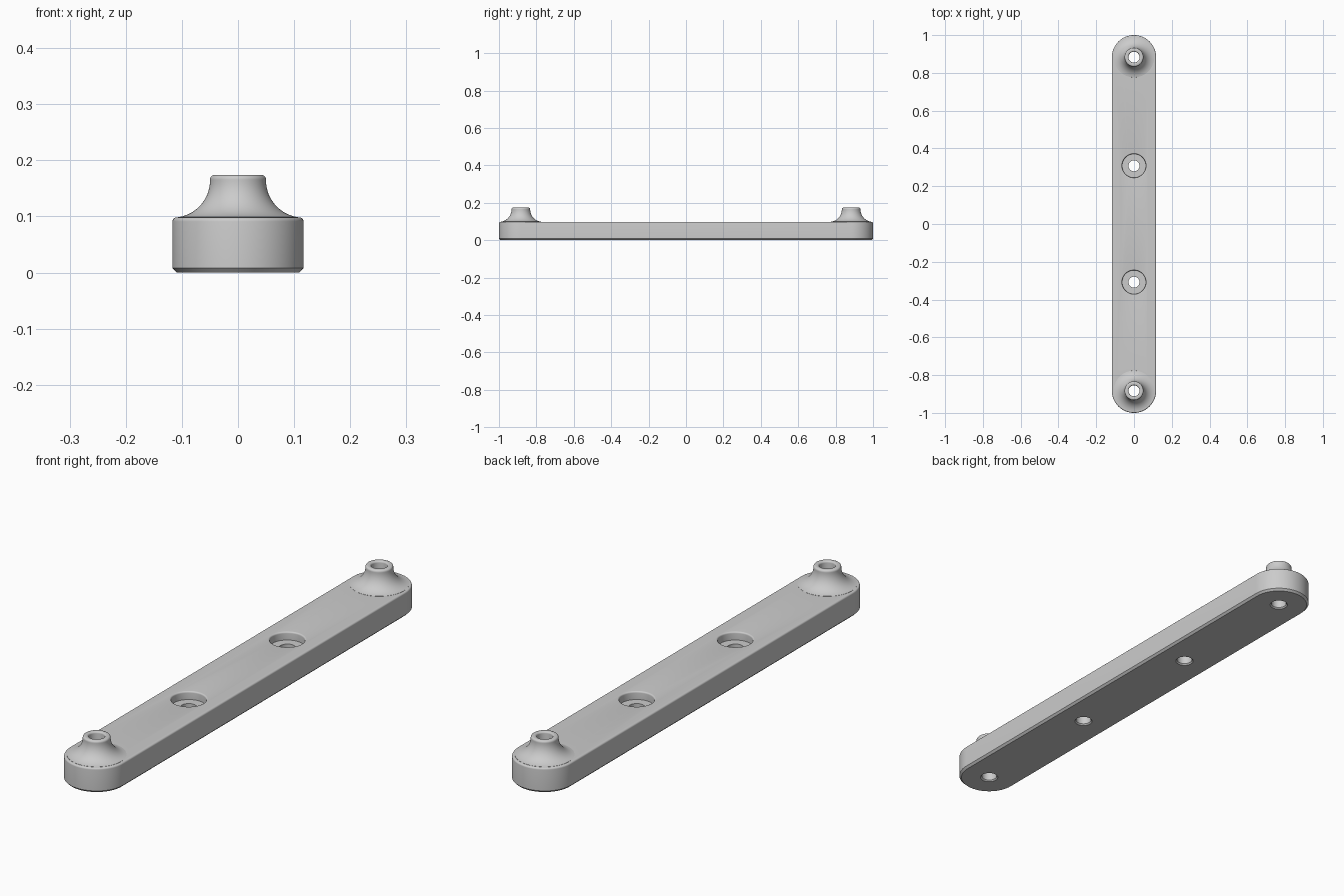
import bpy, bmesh, math

cube = bpy.data.objects.get("Cube")
if cube:
    bpy.data.objects.remove(cube, do_unlink=True)

R = 0.117          # bar half width
TOP = 0.098        # bar top height
BOSS_Y = 1 - R     # boss position along the bar
SCREW_Y = 0.308    # counterbore position along the bar
HOLE = 0.029
BOSS_TOP = 0.174

grey = bpy.data.materials.new("light grey")
grey.use_nodes = True
grey.diffuse_color = (0.6, 0.6, 0.6, 1)
grey.node_tree.nodes["Principled BSDF"].inputs["Base Color"].default_value = (0.6, 0.6, 0.6, 1)


def arc(cx, cz, r, a0, a1, n):
    """Profile points along an arc, angles in degrees."""
    angles = [math.radians(a0 + (a1 - a0) * i / n) for i in range(n + 1)]
    return [(cx + r * math.cos(a), cz + r * math.sin(a)) for a in angles]


def stack(name, profile, y=0, half_length=0, n=64):
    """Solid of stacked rings; half_length stretches the circle to a slot shape."""
    bm = bmesh.new()
    rings = []
    for r, z in profile:
        ring = []
        for end in (1, -1) if half_length else (1,):
            count = n // 2 + 1 if half_length else n
            for i in range(count):
                a = 2 * math.pi * i / n + (0 if end > 0 else math.pi)
                ring.append(bm.verts.new((r * math.cos(a), y + end * half_length + r * math.sin(a), z)))
        rings.append(ring)
    for low, high in zip(rings, rings[1:]):
        for i in range(len(low)):
            j = (i + 1) % len(low)
            bm.faces.new((low[i], low[j], high[j], high[i]))
    bm.faces.new(rings[0][::-1])
    bm.faces.new(rings[-1])
    bmesh.ops.recalc_face_normals(bm, faces=bm.faces)
    mesh = bpy.data.meshes.new(name)
    bm.to_mesh(mesh)
    bm.free()
    obj = bpy.data.objects.new(name, mesh)
    bpy.context.collection.objects.link(obj)
    mesh.materials.append(grey)
    return obj


# Slot-shaped bar: chamfered underside, rounded top edge
bar = stack("mounting_bar",
            [(R - 0.008, 0), (R, 0.008)] + arc(R - 0.007, TOP - 0.007, 0.007, 0, 90, 5),
            half_length=BOSS_Y)

# Flared boss: concave sweep up from the bar, rounded rim
FLARE = 0.066
boss = ([(0.107, 0.05)]
        + arc(0.05 + FLARE, TOP + FLARE, FLARE, 262, 180, 14)
        + arc(0.042, BOSS_TOP - 0.008, 0.008, 0, 90, 5))

# Through hole eased at both mouths
bore_foot = [(HOLE + 0.010, -0.005), (HOLE, 0.005)]
boss_bore = bore_foot + arc(HOLE + 0.007, BOSS_TOP - 0.007, 0.007, 180, 90, 5) + [(HOLE + 0.007, 0.2)]

# Stepped hole: through bore, flat seat, wide counterbore with eased mouth
screw_bore = (bore_foot + [(HOLE, 0.066), (0.063, 0.066)]
              + arc(0.069, TOP - 0.006, 0.006, 180, 90, 5) + [(0.069, 0.2)])

tools = []
for side in (-1, 1):
    tools.append((stack("boss", boss, side * BOSS_Y), 'UNION'))
for side in (-1, 1):
    tools.append((stack("boss_bore", boss_bore, side * BOSS_Y), 'DIFFERENCE'))
    tools.append((stack("screw_bore", screw_bore, side * SCREW_Y), 'DIFFERENCE'))
for tool, operation in tools:
    mod = bar.modifiers.new(tool.name, 'BOOLEAN')
    mod.operation = operation
    mod.solver = 'EXACT'
    mod.object = tool

# Bake the cuts and drop the tools
graph = bpy.context.evaluated_depsgraph_get()
result = bpy.data.meshes.new_from_object(bar.evaluated_get(graph))
bar.modifiers.clear()
bar.data = result
for tool, _ in tools:
    bpy.data.objects.remove(tool, do_unlink=True)

bpy.ops.object.select_all(action='DESELECT')
bar.select_set(True)
bpy.context.view_layer.objects.active = bar
bpy.ops.object.shade_smooth_by_angle(angle=math.radians(30))
